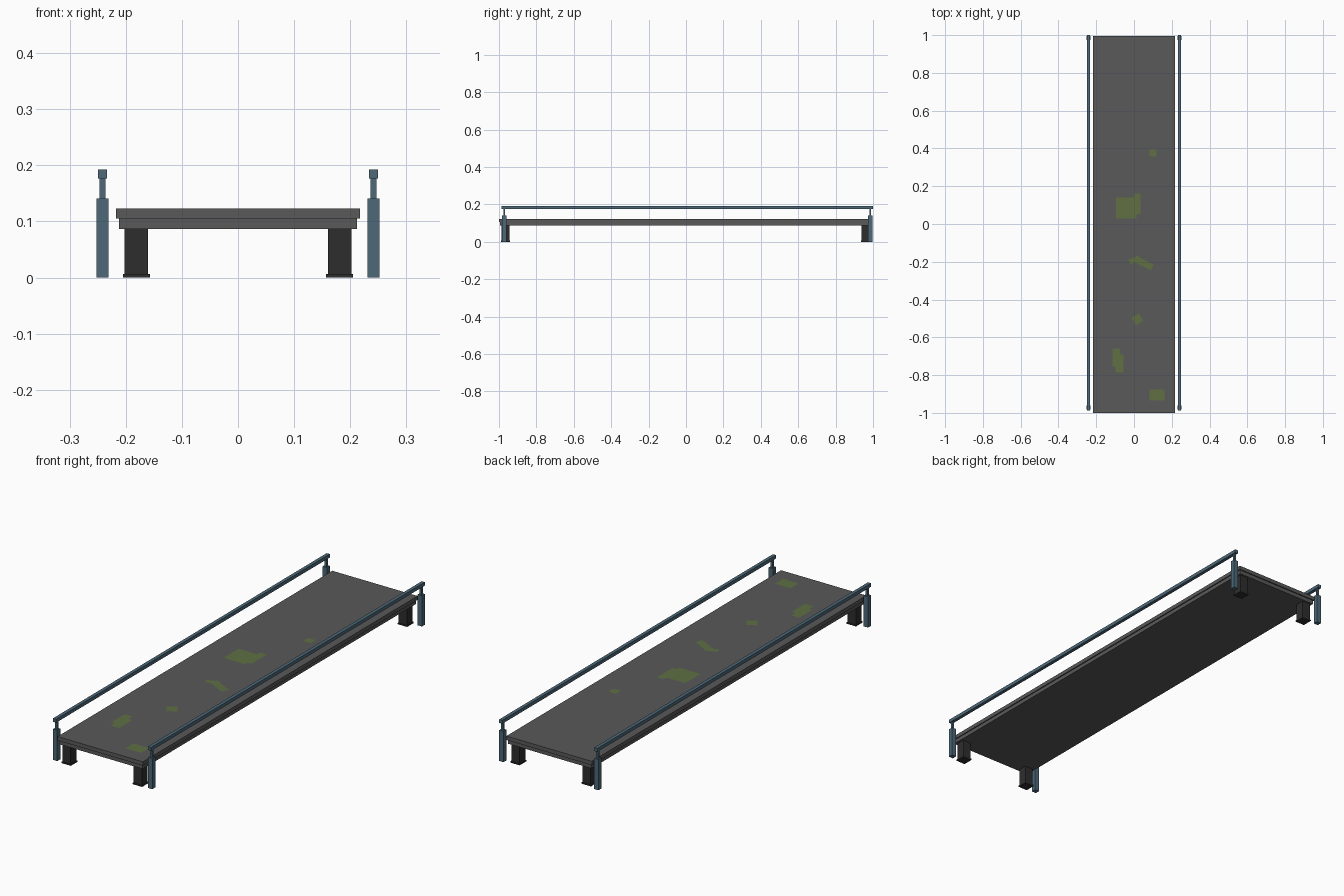
import bpy
import bmesh
from math import radians
from mathutils import Matrix, Vector

if "Cube" in bpy.data.objects:
    bpy.data.objects.remove(bpy.data.objects["Cube"])


def material(name, color):
    m = bpy.data.materials.new(name)
    m.diffuse_color = (*color, 1)
    m.use_nodes = True
    m.node_tree.nodes["Principled BSDF"].inputs["Base Color"].default_value = m.diffuse_color
    return m


GREY = material("deck_grey", (0.10, 0.10, 0.10))
DARK = material("leg_dark", (0.027, 0.027, 0.027))
STEEL = material("rail_blue_grey", (0.075, 0.14, 0.19))
MOSS = material("moss_green", (0.115, 0.16, 0.055))


def finish(name, bm, mat):
    mesh = bpy.data.meshes.new(name)
    bm.to_mesh(mesh)
    bm.free()
    mesh.materials.append(mat)
    obj = bpy.data.objects.new(name, mesh)
    bpy.context.collection.objects.link(obj)
    return obj


def boxes(name, parts, mat):
    """One object from boxes given as (x0, x1, y0, y1, z0, z1)."""
    bm = bmesh.new()
    for x0, x1, y0, y1, z0, z1 in parts:
        center = Vector((x0 + x1, y0 + y1, z0 + z1)) / 2
        size = Matrix.Diagonal((x1 - x0, y1 - y0, z1 - z0, 1))
        bmesh.ops.create_cube(bm, size=1, matrix=Matrix.Translation(center) @ size)
    return finish(name, bm, mat)


def column(cx, cy, wx, wy, z0, z1):
    return (cx - wx / 2, cx + wx / 2, cy - wy / 2, cy + wy / 2, z0, z1)


# Deck: wide top slab on a slightly narrower lower slab
boxes("deck_top", [(-0.217, 0.217, -1.0, 0.994, 0.105, 0.123)], GREY)
boxes("deck_base", [(-0.212, 0.212, -0.995, 0.989, 0.087, 0.105)], GREY)

for side, s in (("left", -1), ("right", 1)):
    # Legs with foot plates
    for end, y in (("front", -0.965), ("back", 0.959)):
        x = s * 0.181
        boxes(f"{end}_{side}_leg", [column(x, y, 0.042, 0.042, 0.006, 0.087),
                                    column(x, y, 0.048, 0.048, 0, 0.006)], DARK)
    # Stepped rail posts
    x = s * 0.2415
    for end, y in (("front", -0.972), ("back", 0.985)):
        boxes(f"{end}_{side}_post", [column(x, y, 0.022, 0.022, 0, 0.141),
                                     column(x, y, 0.010, 0.010, 0.141, 0.177)], STEEL)
    # Handrail
    boxes(f"{side}_handrail", [(x - 0.0078, x + 0.0078, -0.987, 1.0, 0.177, 0.193)], STEEL)

# Moss patches: centre x, y, width, length, rotation in degrees
patches = [
    (0.100, 0.375, 0.037, 0.037, 0),
    (-0.041, 0.085, 0.108, 0.110, 0),
    (0.017, 0.105, 0.034, 0.111, 0),
    (0.050, -0.207, 0.105, 0.034, -27),
    (0.003, -0.190, 0.060, 0.026, 22),
    (0.018, -0.505, 0.046, 0.046, 33),
    (-0.094, -0.707, 0.040, 0.095, 0),
    (-0.076, -0.738, 0.043, 0.096, 0),
    (0.121, -0.905, 0.079, 0.058, 0),
]
bm = bmesh.new()
for i, (x, y, w, l, a) in enumerate(patches):
    m = (Matrix.Translation((x, y, 0.1235 + 0.0001 * (i % 2)))
         @ Matrix.Rotation(radians(a), 4, 'Z') @ Matrix.Diagonal((w, l, 1, 1)))
    bmesh.ops.create_grid(bm, x_segments=1, y_segments=1, size=0.5, matrix=m)
finish("moss_patches", bm, MOSS)
